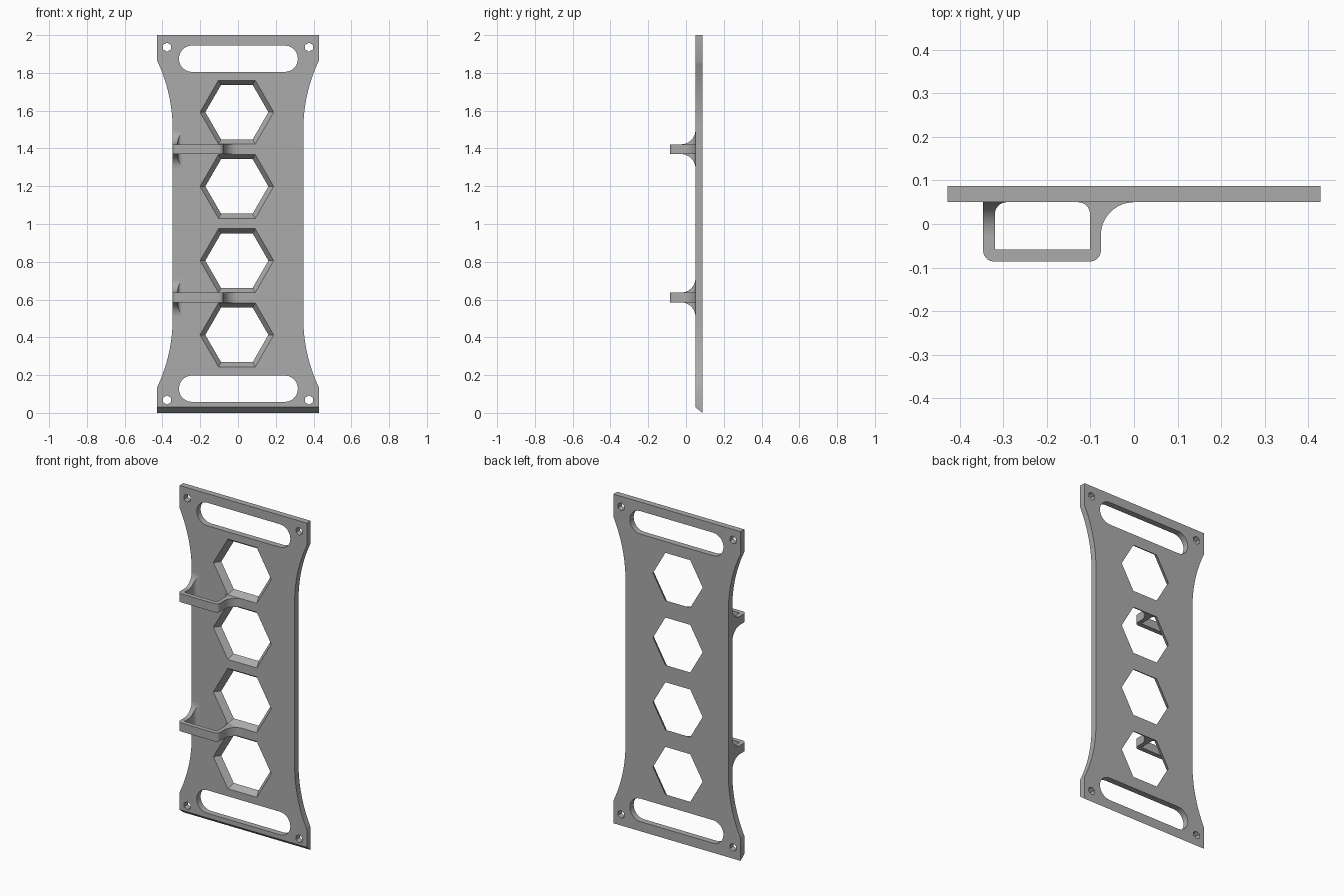
import bpy, bmesh, math
from math import sin, cos, pi, radians, sqrt

cube = bpy.data.objects.get("Cube")
if cube:
    bpy.data.objects.remove(cube, do_unlink=True)

GREY = bpy.data.materials.new("plain grey")
GREY.use_nodes = True
colour = (0.41, 0.41, 0.41, 1)
GREY.diffuse_color = colour
GREY.node_tree.nodes["Principled BSDF"].inputs["Base Color"].default_value = colour

FRONT, BACK, WAIST = 0.05, 0.087, 0.346


def arc(cx, cy, r, a0, a1, n=8):
    """Points along an arc, angles in degrees."""
    return [(cx + r * cos(radians(a0 + (a1 - a0) * i / n)),
             cy + r * sin(radians(a0 + (a1 - a0) * i / n))) for i in range(n + 1)]


def loft(name, rings):
    """Solid skinned through rings with equal point counts."""
    bm = bmesh.new()
    rows = [[bm.verts.new(p) for p in ring] for ring in rings]
    bm.faces.new(rows[0])
    bm.faces.new(rows[-1])
    n = len(rows[0])
    for a, b in zip(rows, rows[1:]):
        for i in range(n):
            j = (i + 1) % n
            bm.faces.new((a[i], a[j], b[j], b[i]))
    bmesh.ops.recalc_face_normals(bm, faces=bm.faces)
    mesh = bpy.data.meshes.new(name)
    bm.to_mesh(mesh)
    bm.free()
    mesh.materials.append(GREY)
    obj = bpy.data.objects.new(name, mesh)
    bpy.context.collection.objects.link(obj)
    return obj


def activate(obj):
    bpy.ops.object.select_all(action='DESELECT')
    obj.select_set(True)
    bpy.context.view_layer.objects.active = obj


def smooth(obj):
    activate(obj)
    bpy.ops.object.shade_smooth_by_angle(angle=radians(30))


def cut(target, name, outline, front_scale=1, back_scale=1, centre=(0, 0)):
    """Cut an outline through the plate, with optional taper."""
    rings = [[(centre[0] + x * s, y, centre[1] + z * s) for x, z in outline]
             for y, s in ((FRONT - 0.01, front_scale), (BACK + 0.01, back_scale))]
    cutter = loft(name, rings)
    cutter.hide_render = True
    mod = target.modifiers.new(name, 'BOOLEAN')
    mod.operation, mod.solver, mod.object = 'DIFFERENCE', 'EXACT', cutter
    activate(target)
    bpy.ops.object.modifier_apply(modifier=mod.name)
    bpy.data.objects.remove(cutter, do_unlink=True)


# Waisted plate outline, mirrored top to bottom and side to side
radius = 0.85
sweep = math.degrees(math.acos(1 - (0.428 - WAIST) / radius))
upper = arc(WAIST + radius, 1.5, radius, 180, 180 - sweep, 16) + [(0.428, 2)]
side = [(x, 2 - z) for x, z in reversed(upper)] + upper
outline = side + [(-x, z) for x, z in reversed(side)]
plate = loft("plate", [[(x, y, z) for x, z in outline] for y in (FRONT, BACK)])

# Sloped bottom edge
for v in plate.data.vertices:
    if v.co.z < 0.01 and v.co.y < FRONT + 0.01:
        v.co.z = 0.03

# Tapered hexagonal windows
hexagon = arc(0, 0, 1, 0, 300, 5)
for i in range(4):
    cut(plate, "window_cutter", hexagon, 0.2026, 0.1594, (-0.006, 0.413 + 0.393 * i))

# Strap slots and corner screw holes
slot = arc(0.245, 0, 0.07, -90, 90, 12) + arc(-0.245, 0, 0.07, 90, 270, 12)
hole = arc(0, 0, 0.024, 30, 330, 5)
for z in (0.128, 1.875):
    cut(plate, "slot_cutter", slot, centre=(0.002, z))
for z in (0.068, 1.936):
    for x in (-0.376, 0.376):
        cut(plate, "hole_cutter", hole, centre=(x, z))
smooth(plate)

# Cable clips: a rounded bracket loop with a flared root on the outer leg
ROOT = FRONT + 0.002
INNER, FILLET, FLARE, HALF = -0.319, 0.027, 0.076, 0.026
loop = ([(-WAIST, ROOT)]
        + arc(-0.321, -0.061, 0.025, 180, 270)
        + arc(-0.101, -0.061, 0.025, 270, 360)
        + arc(0, FRONT - FLARE, FLARE, 180, 90, 12)
        + [(0, ROOT), (-0.101 - FILLET, ROOT)]
        + arc(-0.101 - FILLET, FRONT - FILLET, FILLET, 90, 0)
        + [(-0.101, -0.058), (INNER, -0.058)]
        + arc(INNER + FILLET, FRONT - FILLET, FILLET, 180, 90)
        + [(INNER + FILLET, ROOT)])


def inner_x(y):
    d = min(max(y - (FRONT - FILLET), 0), FILLET)
    return INNER + FILLET - sqrt(FILLET ** 2 - d ** 2)


for label, z in (("lower", 0.611), ("upper", 1.396)):
    smooth(loft(label + "_clip", [[(x, y, z + s) for x, y in loop] for s in (-HALF, HALF)]))
    rings = []
    for i in range(15):
        t = pi / 2 * i / 14
        y = FRONT - FLARE + FLARE * sin(t)
        h = HALF + FLARE * (1 - cos(t))
        rings.append([(-WAIST, y, z - h), (inner_x(y), y, z - h),
                      (inner_x(y), y, z + h), (-WAIST, y, z + h)])
    smooth(loft(label + "_clip_flare", rings))
